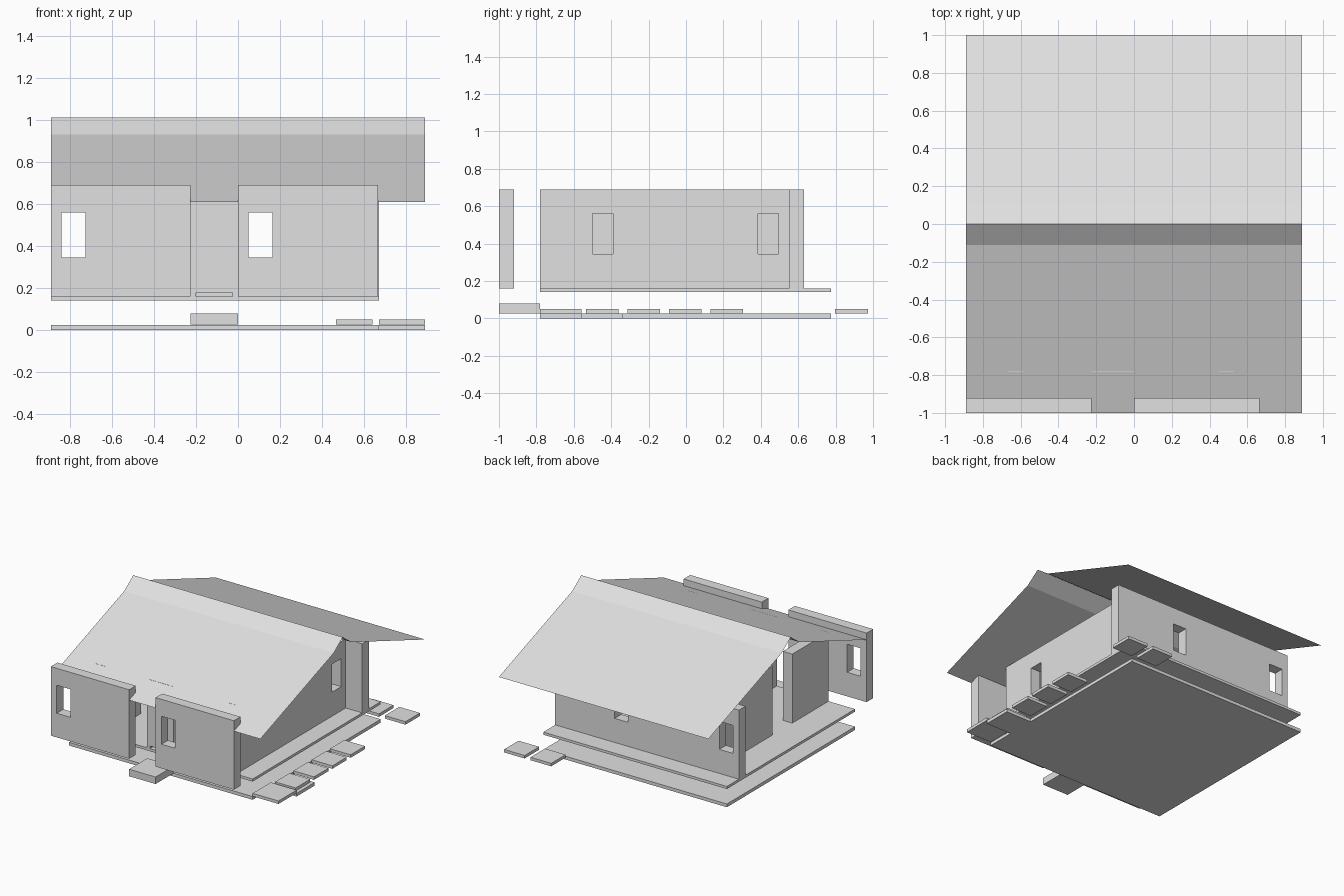
import bpy
import bmesh
from mathutils import Vector

cube = bpy.data.objects.get("Cube")
if cube:
    bpy.data.objects.remove(cube, do_unlink=True)

# One plain material for the whole model
GREY = (0.75, 0.75, 0.75, 1)
plaster = bpy.data.materials.new("light_grey")
plaster.use_nodes = True
plaster.diffuse_color = GREY
plaster.node_tree.nodes["Principled BSDF"].inputs["Base Color"].default_value = GREY


def finish(name, bm):
    mesh = bpy.data.meshes.new(name)
    bm.to_mesh(mesh)
    bm.free()
    mesh.materials.append(plaster)
    obj = bpy.data.objects.new(name, mesh)
    bpy.context.collection.objects.link(obj)
    return obj


def box(name, x, y, z):
    """Box from (low, high) pairs."""
    bm = bmesh.new()
    bmesh.ops.create_cube(bm, size=1)
    for v in bm.verts:
        v.co = Vector([(a + b) / 2 + c * (b - a) for (a, b), c in zip((x, y, z), v.co)])
    return finish(name, bm)


def wall(name, axis, span, depth, openings=()):
    """Upright wall along an axis, with rectangular openings (u0, u1, z0, z1)."""
    us = sorted({*span, *(u for o in openings for u in o[:2])})
    zs = sorted({*WALL_Z, *(z for o in openings for z in o[2:])})

    def place(u, z, d):
        return Vector((u, d, z)) if axis == "x" else Vector((d, u, z))

    bm = bmesh.new()
    for u0, u1 in zip(us, us[1:]):
        for z0, z1 in zip(zs, zs[1:]):
            mu, mz = (u0 + u1) / 2, (z0 + z1) / 2
            if any(o[0] < mu < o[1] and o[2] < mz < o[3] for o in openings):
                continue
            corners = ((u0, z0), (u1, z0), (u1, z1), (u0, z1))
            bm.faces.new([bm.verts.new(place(u, z, depth[0])) for u, z in corners])
    bmesh.ops.remove_doubles(bm, verts=bm.verts[:], dist=0.0001)
    out = bmesh.ops.extrude_face_region(bm, geom=bm.faces[:], use_keep_orig=True)
    shift = place(0, 0, depth[1] - depth[0])
    bmesh.ops.translate(bm, vec=shift,
                        verts=[g for g in out["geom"] if isinstance(g, bmesh.types.BMVert)])
    bmesh.ops.recalc_face_normals(bm, faces=bm.faces[:])
    return finish(name, bm)


WALL_Z = (0.16, 0.69)
WINDOW_Z = (0.345, 0.56)
HOUSE_X = (-0.89, 0.67)
HOUSE_Y = (-0.78, 0.775)
WIN_RIGHT = (0.05, 0.165, *WINDOW_Z)
WIN_LEFT = (-0.84, -0.725, *WINDOW_Z)

# Ground slab and raised floor
box("ground_slab", HOUSE_X, HOUSE_Y, (0, 0.025))
box("floor_deck", HOUSE_X, HOUSE_Y, (0.14, 0.16))

# Front walls standing forward, with the entrance between them
wall("front_wall_left", "x", (-0.89, -0.225), (-1, -0.92), [WIN_LEFT])
wall("front_wall_right", "x", (0, 0.665), (-1, -0.92), [WIN_RIGHT])
wall("entrance_wall", "x", (-0.225, 0), (-0.78, -0.70), [(-0.2, -0.025, 0.16, 0.18)])

# Back and side walls
wall("back_wall", "x", HOUSE_X, (0.55, 0.63), [WIN_LEFT, WIN_RIGHT])
wall("window_side_wall", "y", (-0.78, 0.55), (0.45, 0.53),
     [(-0.5, -0.39, *WINDOW_Z), (0.385, 0.495, *WINDOW_Z)])
wall("door_side_wall_front", "y", (-0.78, -0.34), (-0.665, -0.585))
wall("door_side_wall_back", "y", (-0.1, 0.55), (-0.665, -0.585))

# Thin roof sheet with a steeper ridge
roof = bmesh.new()
profile = [(-1, 0.61), (-0.11, 0.93), (0, 1.01), (0.11, 0.93), (1, 0.61)]
rows = [[roof.verts.new((x, y, z)) for x in (-0.89, 0.89)] for y, z in profile]
for (a, b), (c, d) in zip(rows, rows[1:]):
    roof.faces.new((a, b, d, c))
finish("roof", roof)

# Entrance step
box("entrance_step", (-0.225, 0), (-1, -0.78), (0.026, 0.08))

# Paving beside and behind the house
PAVER_Z = (0.027, 0.05)
box("corner_paver", (0.67, 0.89), (-0.78, -0.56), PAVER_Z)
box("low_paver", (0.67, 0.89), (-0.56, -0.34), (0, 0.025))
for i in range(4):
    y = -0.535 + i * 0.222
    box(f"path_paver_{i + 1}", (0.69, 0.865), (y, y + 0.175), PAVER_Z)
for i, x in enumerate((0.465, 0.69)):
    box(f"back_paver_{i + 1}", (x, x + 0.175), (0.797, 0.972), PAVER_Z)
